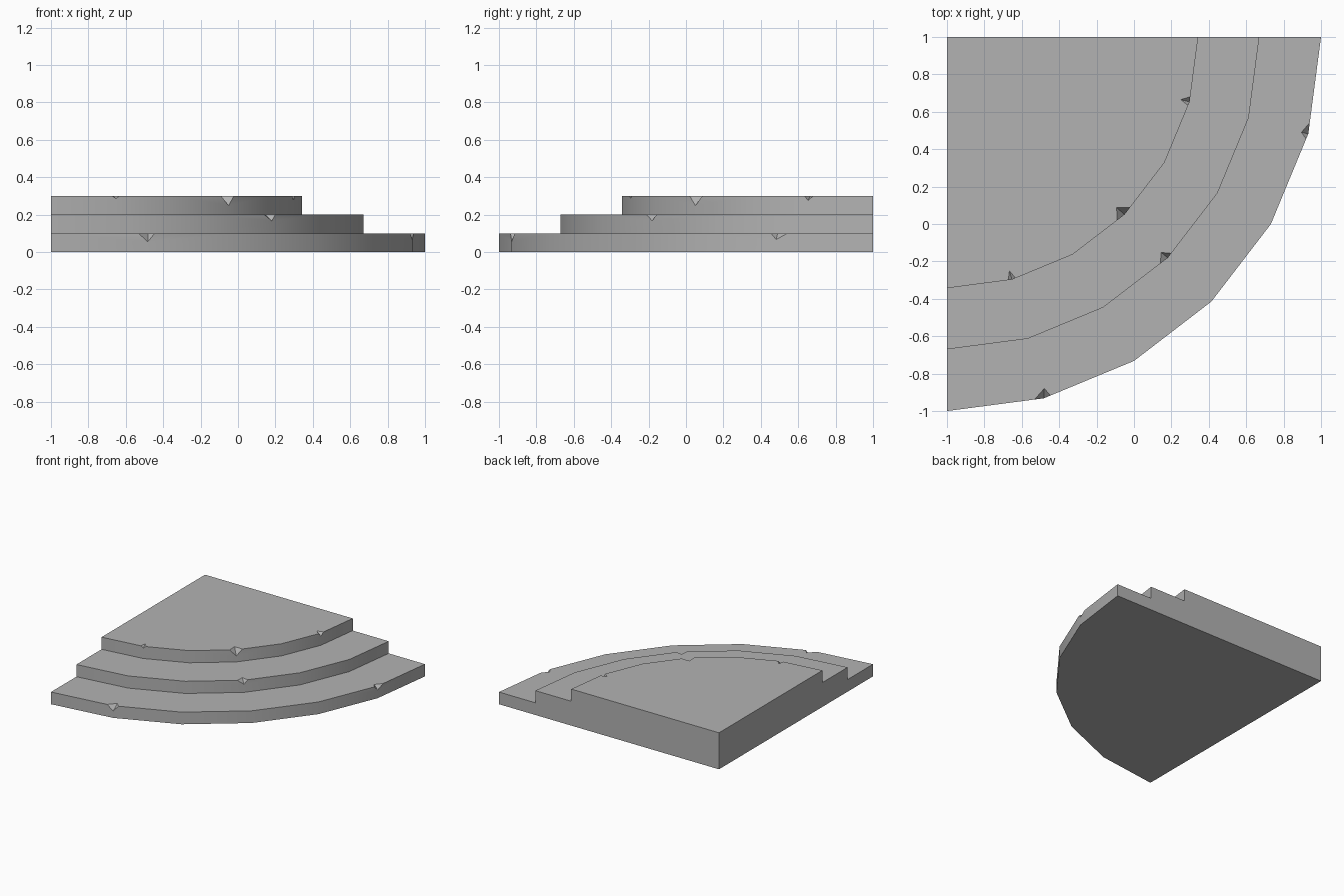
import bpy
import bmesh
from math import cos, sin, radians
from mathutils import Vector

cube = bpy.data.objects.get("Cube")
if cube:
    bpy.data.objects.remove(cube)

stone = bpy.data.materials.new("grey_stone")
stone.use_nodes = True
colour = (0.45, 0.45, 0.45, 1)
stone.diffuse_color = colour
stone.node_tree.nodes["Principled BSDF"].inputs["Base Color"].default_value = colour

SEGMENTS = 6
RISE = 0.1
RADII = [2.0, 1.67, 1.343]
# Chips per step: corner -> (reach to previous, reach to next, inner x, inner y, depth)
CHIPS = [
    {1: (0.06, 0.03, 0.895, 0.49, 0.033), 5: (0.04, 0.05, -0.48, -0.88, 0.045)},
    {3: (0.03, 0.05, 0.145, -0.152, 0.033)},
    {1: (0.028, 0.02, 0.25, 0.665, 0.025), 3: (0.047, 0.05, -0.093, 0.088, 0.052),
     5: (0.02, 0.02, -0.666, -0.25, 0.014)},
]

bm = bmesh.new()


def face(points):
    bm.faces.new([bm.verts.new(p) for p in points])


def arc(radius, z):
    """Quarter circle about the back right corner."""
    angles = [radians(-90 * i / SEGMENTS) for i in range(SEGMENTS + 1)]
    return [Vector((radius * cos(a) - 1, radius * sin(a) + 1, z)) for a in angles]


def toward(start, end, distance):
    return start + (end - start).normalized() * distance


back, side = [], []
for level, radius in enumerate(RADII):
    z = (level + 1) * RISE
    low, high = arc(radius, z - RISE), arc(radius, z)
    back += [low[0], high[0]]
    side += [low[-1], high[-1]]

    # Rim of the tread, with a notch at each chipped corner
    rim = []
    before = [[p] for p in high]
    after = [[p] for p in high]
    for i, corner in enumerate(high):
        if i not in CHIPS[level]:
            rim.append(corner)
            continue
        reach_a, reach_b, x, y, depth = CHIPS[level][i]
        a = toward(corner, high[i - 1], reach_a)
        b = toward(corner, high[i + 1], reach_b)
        inner = Vector((x, y, z))
        tip = corner - Vector((0, 0, depth))
        rim += [a, inner, b]
        before[i], after[i] = [tip, a], [b, tip]
        face([a, inner, tip])
        face([inner, b, tip])

    # Risers
    for i in range(SEGMENTS):
        face([low[i], low[i + 1]] + before[i + 1] + after[i])

    # Tread
    if level + 1 < len(RADII):
        face(rim + arc(RADII[level + 1], z)[::-1])
    else:
        face(rim + [Vector((-1, 1, z))])

# Underside and the two straight walls
top = len(RADII) * RISE
face(arc(RADII[0], 0) + [Vector((-1, 1, 0))])
for outline in (back, side):
    face(outline + [Vector((-1, 1, top)), Vector((-1, 1, 0))])

bmesh.ops.remove_doubles(bm, verts=bm.verts, dist=0.0005)
bmesh.ops.recalc_face_normals(bm, faces=bm.faces)
mesh = bpy.data.meshes.new("corner_steps")
bm.to_mesh(mesh)
bm.free()
mesh.materials.append(stone)
steps = bpy.data.objects.new("corner_steps", mesh)
bpy.context.collection.objects.link(steps)

# Smooth the curved risers, keep the step edges crisp
bpy.ops.object.select_all(action="DESELECT")
steps.select_set(True)
bpy.context.view_layer.objects.active = steps
bpy.ops.object.shade_smooth_by_angle(angle=radians(30))
